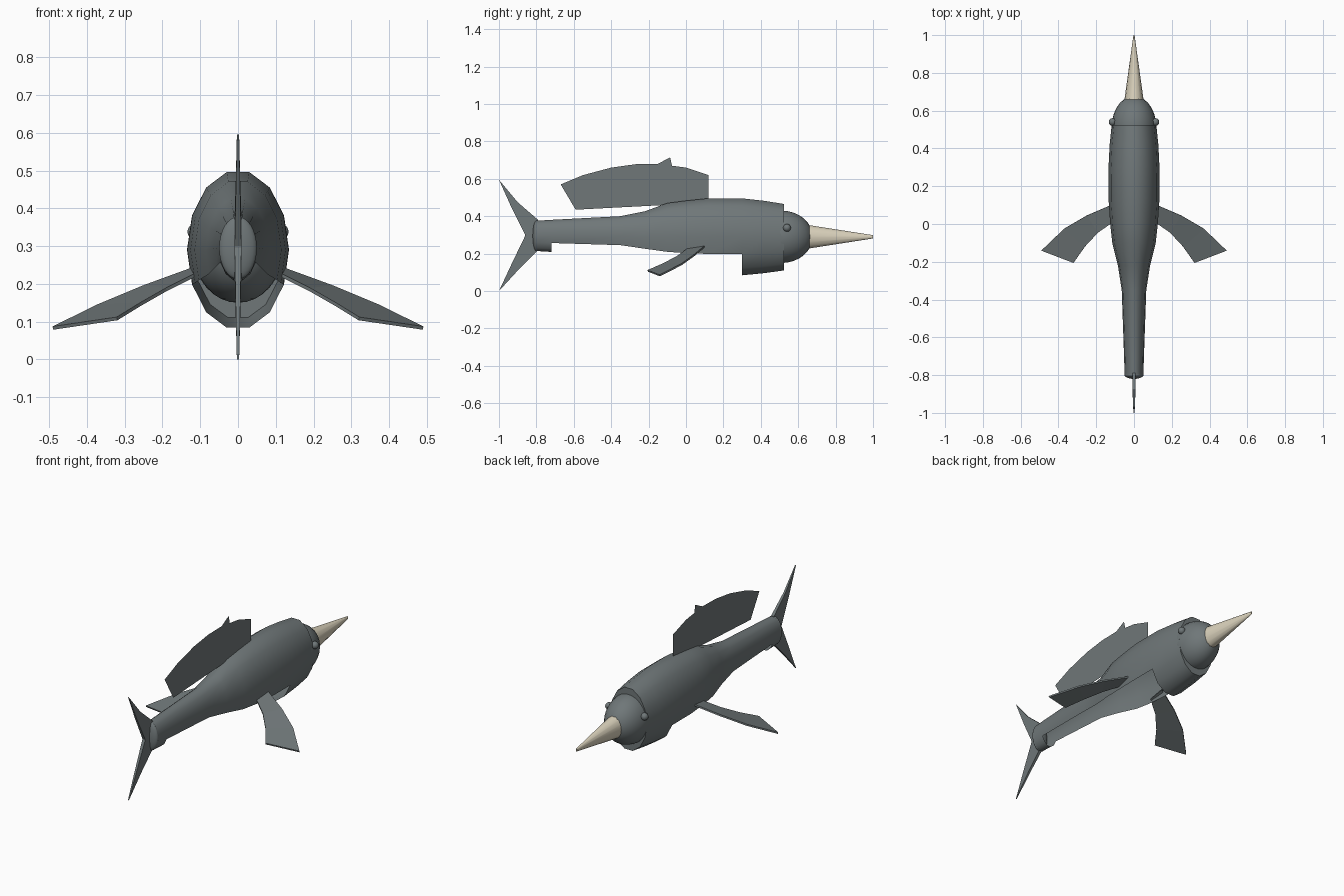
import bpy, bmesh, math
from mathutils import Vector

cube = bpy.data.objects.get("Cube")
if cube:
    bpy.data.objects.remove(cube)


def material(name, rgb):
    m = bpy.data.materials.new(name)
    m.use_nodes = True
    m.diffuse_color = (*rgb, 1)
    m.node_tree.nodes["Principled BSDF"].inputs["Base Color"].default_value = (*rgb, 1)
    return m


GREY = material("slate grey", (0.16, 0.185, 0.19))
IVORY = material("ivory", (0.70, 0.64, 0.50))
SIDES = 14


def finish(name, bm, mat, smooth=None):
    mesh = bpy.data.meshes.new(name)
    bm.to_mesh(mesh)
    bm.free()
    mesh.materials.append(mat)
    ob = bpy.data.objects.new(name, mesh)
    bpy.context.collection.objects.link(ob)
    if smooth:
        bpy.ops.object.select_all(action="DESELECT")
        ob.select_set(True)
        bpy.context.view_layer.objects.active = ob
        bpy.ops.object.shade_smooth_by_angle(angle=math.radians(smooth))
    return ob


def loft(name, rings, mat, keep=lambda y, side: True):
    """Skin elliptical rings (y, centre z, half width, half height)."""
    bm = bmesh.new()
    loops = []
    for y, cz, rx, rz in rings:
        angles = [math.tau * i / SIDES for i in range(SIDES)]
        loops.append([bm.verts.new((rx * math.cos(a), y, cz + rz * math.sin(a))) for a in angles])
    for k in range(len(rings) - 1):
        mid = (rings[k][0] + rings[k + 1][0]) / 2
        for i in range(SIDES):
            if keep(mid, i):
                j = (i + 1) % SIDES
                bm.faces.new((loops[k][i], loops[k][j], loops[k + 1][j], loops[k + 1][i]))
    bm.faces.new(loops[0][::-1])
    bm.faces.new(loops[-1])
    bmesh.ops.recalc_face_normals(bm, faces=bm.faces)
    return finish(name, bm, mat, 40)


def ellipsoid(name, centre, radii, mat, segments=28, rows=16):
    bm = bmesh.new()
    bmesh.ops.create_uvsphere(bm, u_segments=segments, v_segments=rows, radius=1)
    bmesh.ops.scale(bm, vec=radii, verts=bm.verts)
    bmesh.ops.translate(bm, vec=centre, verts=bm.verts)
    return finish(name, bm, mat, 60)


# Body shell, open along the belly between the throat and the tail root
body_rings = [
    (-0.80, 0.295, 0.050, 0.083), (-0.72, 0.295, 0.052, 0.088),
    (-0.35, 0.293, 0.065, 0.110), (-0.22, 0.288, 0.085, 0.142),
    (-0.10, 0.290, 0.115, 0.185), (0.0, 0.289, 0.126, 0.199),
    (0.12, 0.290, 0.134, 0.211), (0.30, 0.290, 0.135, 0.211),
    (0.42, 0.289, 0.129, 0.198), (0.525, 0.288, 0.118, 0.182)]
belly = range(SIDES // 2 + 1, SIDES - 1)
loft("body", body_rings, GREY,
     lambda y, side: side not in belly or y < -0.72 or y > 0.30)

# Rounded tail root, head and eyes
ellipsoid("tail_root", (0, -0.80, 0.295), (0.05, 0.02, 0.083), GREY)
ellipsoid("head", (0, 0.51, 0.29), (0.119, 0.168, 0.14), GREY)
for label, s in (("left", 1), ("right", -1)):
    ellipsoid(label + "_eye", (s * 0.113, 0.54, 0.338), (0.021, 0.021, 0.021), GREY, 12, 8)

# Long pointed beak
loft("beak", [(0.62, 0.29, 0.056, 0.070), (1.0, 0.29, 0.003, 0.009)], IVORY)

# Dorsal fin: a flat sheet on the centre line
bm = bmesh.new()
dorsal = [(-0.67, 0.57), (-0.55, 0.62), (-0.40, 0.66), (-0.27, 0.678), (-0.15, 0.68),
          (-0.085, 0.715), (-0.075, 0.67), (0.0, 0.66), (0.12, 0.62), (0.12, 0.48),
          (-0.11, 0.46), (-0.40, 0.445), (-0.59, 0.435)]
bm.faces.new([bm.verts.new((0, y, z)) for y, z in dorsal])
finish("dorsal_fin", bm, GREY)

# Forked tail fin, thinning toward both tips
bm = bmesh.new()
outer = [(-1.0, 0.595), (-0.90, 0.475), (-0.79, 0.38), (-0.79, 0.22), (-0.89, 0.12), (-1.0, 0.0)]
inner = [(-1.0, 0.595), (-0.93, 0.44), (-0.86, 0.30), (-0.86, 0.295), (-0.93, 0.15), (-1.0, 0.0)]
rows = []
for (yo, zo), (yi, zi) in zip(outer, inner):
    t = 0.003 + 0.006 * (yo + 1) / 0.21
    rows.append([bm.verts.new(p) for p in ((t, yo, zo), (t, yi, zi), (-t, yi, zi), (-t, yo, zo))])
for a, b in zip(rows, rows[1:]):
    for i in range(4):
        j = (i + 1) % 4
        bm.faces.new((a[i], a[j], b[j], b[i]))
bmesh.ops.remove_doubles(bm, verts=bm.verts, dist=0.0005)
bmesh.ops.recalc_face_normals(bm, faces=bm.faces)
finish("tail_fin", bm, GREY)

# Swept pectoral fins
lead = [(0.11, 0.105, 0.243), (0.25, 0.045, 0.192), (0.37, -0.025, 0.142), (0.49, -0.14, 0.083)]
trail = [(0.11, 0.01, 0.225), (0.19, -0.045, 0.185), (0.26, -0.12, 0.145), (0.32, -0.205, 0.108)]
for label, s in (("left", 1), ("right", -1)):
    bm = bmesh.new()
    pairs = [[bm.verts.new((s * p[0], p[1], p[2])) for p in pair] for pair in zip(lead, trail)]
    for a, b in zip(pairs, pairs[1:]):
        bm.faces.new((a[0], a[1], b[1], b[0]))
    bmesh.ops.recalc_face_normals(bm, faces=bm.faces)
    fin = finish(label + "_pectoral_fin", bm, GREY)
    thick = fin.modifiers.new("thickness", "SOLIDIFY")
    thick.thickness = 0.009
    thick.offset = 0
